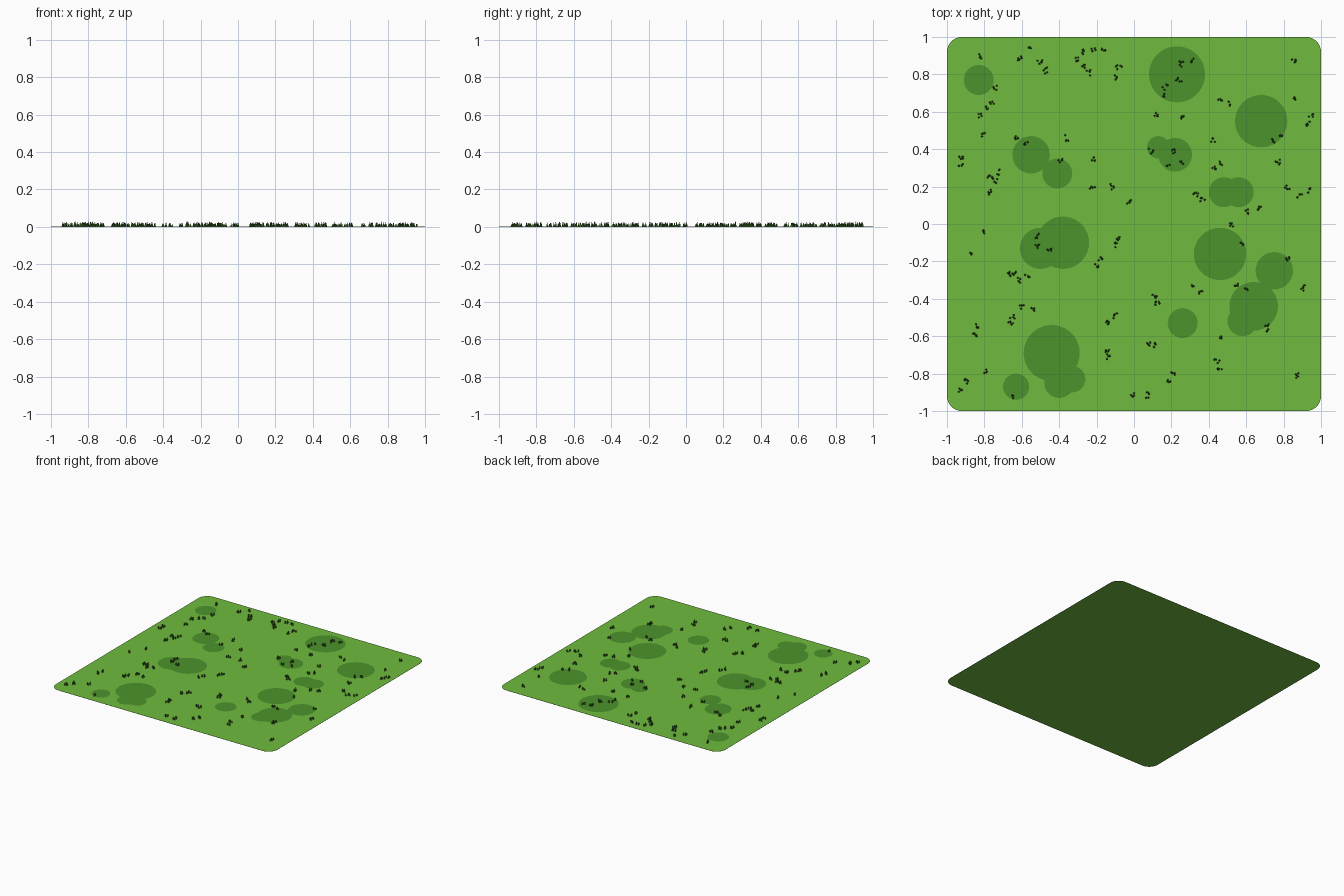
import bpy
import bmesh
import math
import random
from mathutils import Matrix, Vector

random.seed(7)
cube = bpy.data.objects.get("Cube")
if cube:
    bpy.data.objects.remove(cube, do_unlink=True)

THICK = 0.0008


def make_material(name, rgb):
    mat = bpy.data.materials.new(name)
    mat.use_nodes = True
    color = (*rgb, 1)
    mat.diffuse_color = color
    bsdf = next(n for n in mat.node_tree.nodes if n.type == "BSDF_PRINCIPLED")
    bsdf.inputs["Base Color"].default_value = color
    return mat


def add_object(name, bm, mat):
    mesh = bpy.data.meshes.new(name)
    bm.to_mesh(mesh)
    bm.free()
    mesh.materials.append(mat)
    obj = bpy.data.objects.new(name, mesh)
    bpy.context.collection.objects.link(obj)
    return obj


grass = make_material("grass green", (0.16, 0.5, 0.05))
shade = make_material("dark grass green", (0.073, 0.296, 0.025))
blade = make_material("deep blade green", (0.042, 0.13, 0.018))

# Thin ground sheet with rounded corners
bm = bmesh.new()
radius, steps = 0.08, 8
outline = []
for corner, (sx, sy) in enumerate([(1, 1), (-1, 1), (-1, -1), (1, -1)]):
    for i in range(steps + 1):
        a = (corner + i / steps) * math.pi / 2
        x = sx * (1 - radius) + radius * math.cos(a)
        y = sy * (1 - radius) + radius * math.sin(a)
        outline.append(bm.verts.new((x, y, 0)))
face = bm.faces.new(outline)
top = bmesh.ops.extrude_face_region(bm, geom=[face])["geom"]
bmesh.ops.translate(bm, vec=(0, 0, THICK),
                    verts=[v for v in top if isinstance(v, bmesh.types.BMVert)])
bmesh.ops.recalc_face_normals(bm, faces=bm.faces)
add_object("ground", bm, grass)

# Round darker patches: centre x, centre y, radius in hundredths
patches = [
    (-83, 77, 8), (23, 80, 15), (68, 55, 14), (-55, 37, 10), (-41, 27, 8),
    (13, 41, 6), (22, 37, 9), (48, 17, 8), (56, 17, 8), (-38, -10, 14),
    (-50, -13, 11), (46, -16, 14), (75, -25, 10), (64, -44, 13), (58, -52, 8),
    (26, -53, 8), (-44, -69, 15), (-63, -87, 7), (-40, -85, 8), (-33, -83, 7),
]
bm = bmesh.new()
for i, (x, y, r) in enumerate(patches):
    spot = Vector((x / 100, y / 100, THICK + 0.0008 + i * 0.0001))
    bmesh.ops.create_circle(bm, cap_ends=True, segments=40, radius=r / 100,
                            matrix=Matrix.Translation(spot))
for face in bm.faces:
    if face.normal.z < 0:
        face.normal_flip()
add_object("grass_patches", bm, shade)

# Grass tufts: main positions in hundredths, some with a close companion
tufts = [
    (-82, 90), (-61, 88), (-56, 94), (-47, 82), (-30, 88), (-17, 93),
    (-8, 84), (-24, 81), (-74, 73), (-79, 62), (86, 88), (86, 68),
    (32, 87), (24, 77), (17, 73), (46, 66), (25, 57), (12, 58),
    (95, 58), (74, 44), (42, 45), (-81, 48), (-63, 46), (-58, 43),
    (-36, 46), (-92, 36), (-77, 25), (-77, 17), (-39, 34), (-22, 34),
    (-22, 19), (-12, 20), (-3, 12), (9, 39), (21, 39), (25, 33),
    (43, 30), (33, 16), (77, 33), (82, 19), (94, 18), (67, 9),
    (52, -1), (-81, -4), (-87, -16), (-66, -27), (-57, -28), (-52, -6),
    (-45, -14), (-20, -23), (-10, -11), (-10, -49), (11, -39), (31, -34),
    (58, -10), (60, -35), (82, -19), (90, -34), (47, -60), (71, -57),
    (44, -73), (8, -64), (-14, -71), (-54, -46), (-65, -50), (-85, -59),
    (-79, -79), (-93, -89), (-65, -92), (0, -92), (19, -84), (88, -81),
]
spots = [Vector((x / 100, y / 100, 0)) for x, y in tufts]
for spot in random.sample(spots, 40):
    angle = random.uniform(0, math.tau)
    near = spot + Vector((math.cos(angle), math.sin(angle), 0)) * random.uniform(0.03, 0.08)
    if max(abs(near.x), abs(near.y)) < 0.95:
        spots.append(near)

bm = bmesh.new()
for spot in spots:
    for _ in range(random.randint(4, 5)):
        height = random.uniform(0.016, 0.028)
        angle = random.uniform(0, math.tau)
        reach = random.uniform(0.003, 0.017)
        offset = Vector((math.cos(angle), math.sin(angle), 0)) * reach
        offset.z = THICK + height / 2
        place = Matrix.Translation(spot + offset) @ Matrix.Rotation(angle, 4, "Z")
        bmesh.ops.create_cone(bm, cap_ends=True, segments=4, radius1=0.0062,
                              radius2=0, depth=height, matrix=place)
add_object("grass_tufts", bm, blade)
